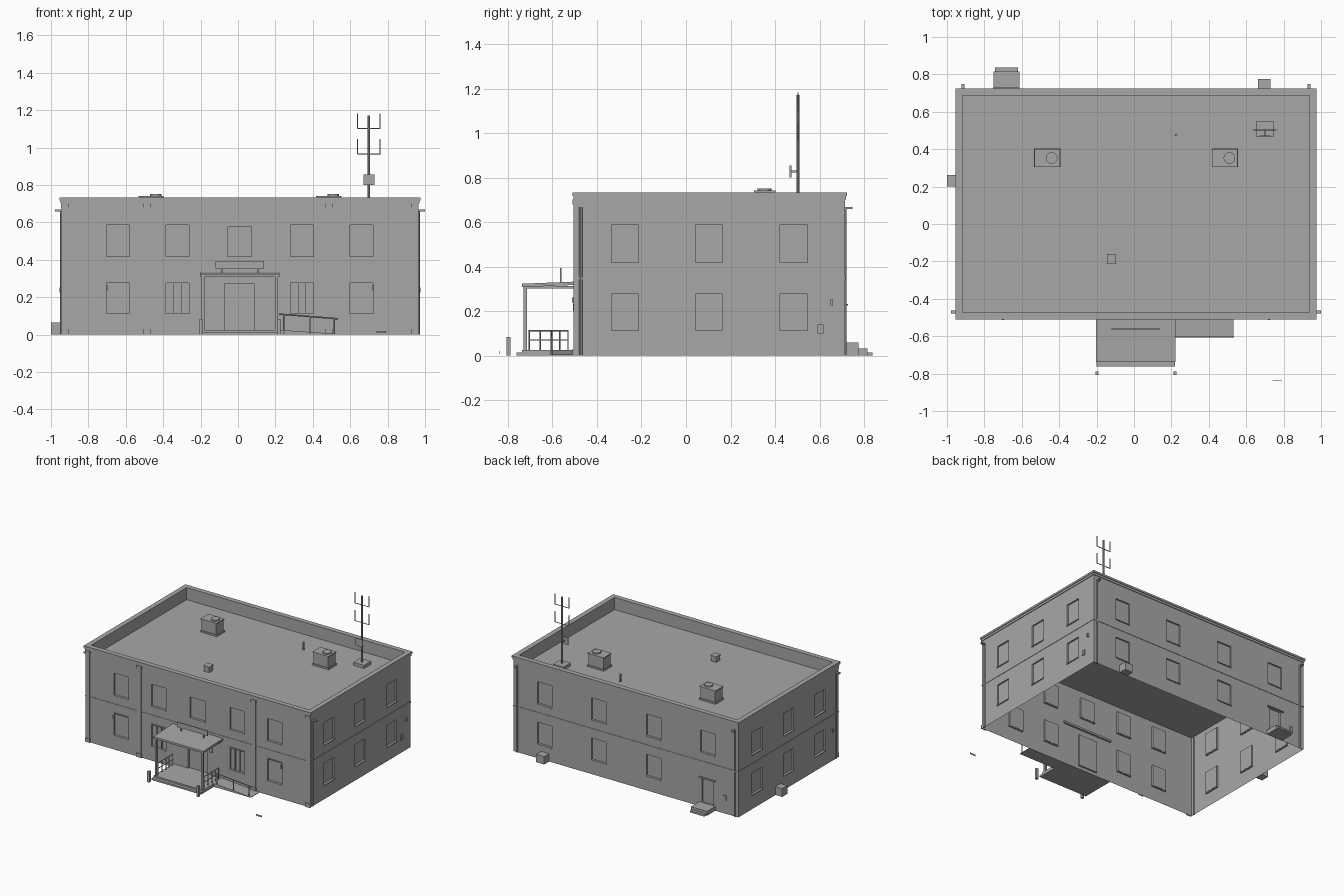
import bpy, bmesh
from mathutils import Vector, Matrix

cube = bpy.data.objects.get("Cube")
if cube:
    bpy.data.objects.remove(cube, do_unlink=True)

grey = bpy.data.materials.new("plain grey")
grey.use_nodes = True
grey.diffuse_color = (0.39, 0.39, 0.39, 1)
grey.node_tree.nodes["Principled BSDF"].inputs["Base Color"].default_value = grey.diffuse_color


def finish(name, bm):
    mesh = bpy.data.meshes.new(name)
    bm.to_mesh(mesh)
    bm.free()
    mesh.materials.append(grey)
    obj = bpy.data.objects.new(name, mesh)
    bpy.context.collection.objects.link(obj)


def add_box(bm, x0, x1, y0, y1, z0, z1):
    size = Matrix.Diagonal((x1 - x0, y1 - y0, z1 - z0, 1))
    centre = Matrix.Translation(((x0 + x1) / 2, (y0 + y1) / 2, (z0 + z1) / 2))
    return bmesh.ops.create_cube(bm, size=1, matrix=centre @ size)["verts"]


def add_rod(bm, a, b, r, sides=8):
    a, b = Vector(a), Vector(b)
    turn = (b - a).to_track_quat("Z", "Y").to_matrix().to_4x4()
    bmesh.ops.create_cone(bm, cap_ends=True, segments=sides, radius1=r, radius2=r,
                          depth=(b - a).length, matrix=Matrix.Translation((a + b) / 2) @ turn)


def boxes(name, *items):
    bm = bmesh.new()
    for item in items:
        add_box(bm, *item)
    finish(name, bm)


def rods(name, r, *pairs, sides=8):
    bm = bmesh.new()
    for a, b in pairs:
        add_rod(bm, a, b, r, sides)
    finish(name, bm)


# Outline of the building
L, R, F, B = -0.944, 0.965, -0.5, 0.714
TOP, ROOF = 0.73, 0.64


def place(axis, pos, inward, u, z, d):
    return (u, pos + inward * d, z) if axis == "x" else (pos + inward * d, u, z)


def wall(name, axis, lo, hi, pos, inward, openings):
    """Sheet wall with recessed panels; each opening is u0, u1, z0, z1."""
    bm = bmesh.new()
    flip = (axis == "x") == (inward < 0)

    def quad(points):
        vs = [bm.verts.new(place(axis, pos, inward, *p)) for p in points]
        bm.faces.new(vs[::-1] if flip else vs)

    us = sorted({lo, hi} | {u for o in openings for u in o[:2]})
    zs = sorted({0, TOP} | {z for o in openings for z in o[2:]})
    for u0, u1 in zip(us, us[1:]):
        for z0, z1 in zip(zs, zs[1:]):
            u, z = (u0 + u1) / 2, (z0 + z1) / 2
            if not any(o[0] < u < o[1] and o[2] < z < o[3] for o in openings):
                quad([(u0, z0, 0), (u1, z0, 0), (u1, z1, 0), (u0, z1, 0)])
    for u0, u1, z0, z1 in openings:
        ring = [(u0, z0), (u1, z0), (u1, z1), (u0, z1)]
        quad([(*p, 0.012) for p in ring])
        for p, q in zip(ring, ring[1:] + ring[:1]):
            quad([(*p, 0), (*q, 0), (*q, 0.012), (*p, 0.012)])
    bmesh.ops.remove_doubles(bm, verts=bm.verts, dist=0.0001)
    finish(name, bm)

    # Sills under the windows
    bm = bmesh.new()
    for u0, u1, z0, z1 in openings:
        if z0 > 0.05:
            p = place(axis, pos, inward, u0 - 0.002, z0 - 0.006, -0.006)
            q = place(axis, pos, inward, u1 + 0.002, z0, 0.01)
            add_box(bm, *(v for a, b in zip(p, q) for v in (min(a, b), max(a, b))))
    finish(name + "_sills", bm)


def window(c, upper, w=0.122):
    return (c - w / 2, c + w / 2) + ((0.419, 0.586) if upper else (0.112, 0.276))


front_bays = (-0.642, -0.323, 0.342, 0.661)
side_bays = (-0.274, 0.104, 0.484)
back_bays = (0.70, 0.24, -0.225)
wall("front_wall", "x", L, R, F, 1,
     [window(c, up) for c in front_bays for up in (0, 1)]
     + [(-0.056, 0.072, 0.419, 0.575), (-0.072, 0.088, 0.025, 0.27)])
wall("back_wall", "x", L, R, B, -1,
     [window(c, up) for c in back_bays for up in (0, 1)]
     + [window(-0.685, 1), (-0.735, -0.635, 0.035, 0.225)])
for name, x, inward in (("left_wall", R, -1), ("right_wall", L, 1)):
    wall(name, "y", F, B, x, inward, [window(c, up) for c in side_bays for up in (0, 1)])


def frame(name, z0, z1, out, depth):
    """Rectangular band running round the building."""
    x0, x1, y0, y1 = L - out, R + out, F - out, B + out
    boxes(name, (x0, x1, y0, y0 + depth, z0, z1), (x0, x1, y1 - depth, y1, z0, z1),
          (x0, x0 + depth, y0 + depth, y1 - depth, z0, z1),
          (x1 - depth, x1, y0 + depth, y1 - depth, z0, z1))


# Roof deck, parapet, cornice and belt course
boxes("roof_deck", (L, R, F, B, ROOF - 0.01, ROOF))
frame("parapet", ROOF, 0.729, 0, 0.028)
frame("cornice_cap", 0.718, 0.733, 0.01, 0.038)
frame("cornice_lower", 0.702, 0.718, 0.005, 0.005)
frame("belt_course", 0.342, 0.352, 0.003, 0.003)

# Front pilasters with feet and capitals
bm = bmesh.new()
for c in (L + 0.02, -0.487, 0.485, R - 0.02):
    add_box(bm, c - 0.018, c + 0.018, F - 0.005, F, 0, 0.702)
    for z0, z1 in ((0, 0.03), (0.68, 0.702)):
        add_box(bm, c - 0.021, c + 0.021, F - 0.009, F, z0, z1)
finish("front_pilasters", bm)

# Corner downpipes and spouts
bm = bmesh.new()
for x, out in ((L, -1), (R, 1)):
    add_rod(bm, (x, -0.473, 0), (x, -0.473, 0.665), 0.007)
    add_box(bm, *sorted((x, x + out * 0.034)), -0.478, -0.462, 0.658, 0.668)
    px = x - out * 0.03
    add_rod(bm, (px, B, 0), (px, B, 0.665), 0.007)
    add_box(bm, px - 0.008, px + 0.008, B, B + 0.034, 0.658, 0.668)
finish("downpipes", bm)

# Lintels on the lower front windows, bars on the inner pair
bm = bmesh.new()
for c in front_bays:
    add_box(bm, c - 0.064, c + 0.064, F - 0.005, F, 0.276, 0.284)
    for x in (c - 0.02, c + 0.02):
        if abs(c) < 0.5:
            add_box(bm, x - 0.002, x + 0.002, F + 0.002, F + 0.012, 0.112, 0.276)
finish("front_window_trim", bm)

# Entrance platform, steps, canopy and posts
boxes("entrance_platform", (-0.2, 0.22, -0.738, F, 0, 0.025), (-0.2, 0.22, -0.762, -0.738, 0, 0.014))
bm = bmesh.new()
for v in add_box(bm, -0.204, 0.223, -0.738, F + 0.014, 0.318, 0.333):
    if v.co.y < -0.6:
        v.co.z -= 0.01
finish("entrance_canopy", bm)
boxes("canopy_posts", *((x - 0.008, x + 0.008, -0.731, -0.715, 0.025, 0.312) for x in (-0.187, 0.205)))
boxes("canopy_beams", *((x - 0.006, x + 0.006, -0.72, F, 0.302, 0.312) for x in (-0.187, 0.205)))
boxes("door_frame", (-0.08, -0.072, F - 0.004, F, 0.025, 0.277), (0.088, 0.096, F - 0.004, F, 0.025, 0.277),
      (-0.072, 0.088, F - 0.004, F, 0.27, 0.277))
boxes("door_plaques", *((x - 0.01, x + 0.01, F - 0.008, F, 0.2, 0.235) for x in (-0.107, 0.125)))

# Blank board above the canopy
boxes("canopy_board", (-0.12, 0.138, -0.567, -0.56, 0.354, 0.393),
      *((x - 0.004, x + 0.004, -0.566, -0.56, 0.326, 0.354) for x in (-0.087, 0.105)))

# Porch railings on both sides
bm = bmesh.new()
for x in (-0.187, 0.205):
    for y in (-0.705, -0.655, -0.607, -0.568, -0.53):
        add_rod(bm, (x, y, 0.025), (x, y, 0.112), 0.003, 6)
    for z in (0.07, 0.112):
        add_rod(bm, (x, -0.707, z), (x, -0.528, z), 0.003, 6)
finish("porch_railings", bm)

# Sloping ramp with handrail
bm = bmesh.new()
for v in add_box(bm, 0.22, 0.533, -0.605, F, 0, 0.025):
    if v.co.x > 0.5 and v.co.z > 0.01:
        v.co.z = 0.004
finish("ramp", bm)
rods("ramp_railing", 0.004, ((0.22, -0.604, 0.11), (0.535, -0.604, 0.085)),
     *(((x, -0.604, 0), (x, -0.604, z)) for x, z in ((0.245, 0.108), (0.385, 0.096), (0.515, 0.086))), sides=6)

# Bollards and the small detached plate in front
boxes("bollards", *((x - 0.009, x + 0.009, -0.806, -0.788, 0, 0.083) for x in (-0.198, 0.219)))
boxes("ground_plate", (0.74, 0.79, -0.84, -0.838, 0.008, 0.02))

# Back door steps and canopy
boxes("back_steps", (-0.75, -0.612, B, 0.815, 0, 0.033), (-0.742, -0.62, 0.815, 0.838, 0, 0.013))
boxes("back_door_canopy", (-0.755, -0.615, B, B + 0.015, 0.225, 0.231))

# Ground boxes and wall boxes
boxes("ground_boxes", (-1, L, 0.2, 0.262, 0, 0.064), (0.662, 0.73, B, 0.775, 0, 0.06))
boxes("wall_boxes", (R, R + 0.007, 0.592, 0.617, 0.1, 0.14), (R, R + 0.012, 0.65, 0.661, 0.226, 0.252),
      (L - 0.01, L, -0.425, -0.412, 0.226, 0.252), (-0.845, -0.82, B, B + 0.007, 0.1, 0.14),
      *((x - 0.006, x + 0.006, F - 0.012, F, 0.238, 0.262) for x in (-0.7, 0.722)))

# Roof units with fans
for side, x in (("right", -0.464), ("left", 0.486)):
    boxes(side + "_roof_unit", (x - 0.07, x + 0.07, 0.305, 0.404, ROOF, 0.652),
          (x - 0.062, x + 0.062, 0.31, 0.398, 0.652, 0.735), (x - 0.068, x + 0.068, 0.306, 0.402, 0.735, 0.742))
    rods(side + "_roof_fan", 0.031, ((x + 0.024, 0.353, 0.74), (x + 0.024, 0.353, 0.751)), sides=20)

# Roof hatch and vent pipe
boxes("roof_hatch", (-0.142, -0.098, -0.21, -0.164, ROOF, 0.675), (-0.145, -0.095, -0.214, -0.16, 0.675, 0.685))
rods("vent_pipe", 0.007, ((0.225, 0.476, ROOF), (0.225, 0.476, 0.7)))

# Antenna mast
mx, my = 0.7, 0.503
boxes("mast_base", (mx - 0.045, mx + 0.045, 0.465, 0.55, ROOF, 0.664))
rods("mast", 0.007, ((mx, my, 0.66), (mx, my, 1.172)))
bm = bmesh.new()
for z in (0.966, 1.102):
    add_rod(bm, (mx - 0.061, my, z), (mx + 0.061, my, z), 0.003, 6)
    for x in (mx - 0.06, mx + 0.06):
        add_rod(bm, (x, my, z), (x, my, z + 0.081), 0.003, 6)
finish("antenna_arms", bm)
boxes("antenna_panel", (mx - 0.03, mx + 0.03, 0.466, 0.474, 0.8, 0.855),
      (mx - 0.004, mx + 0.004, 0.474, my, 0.823, 0.831))
